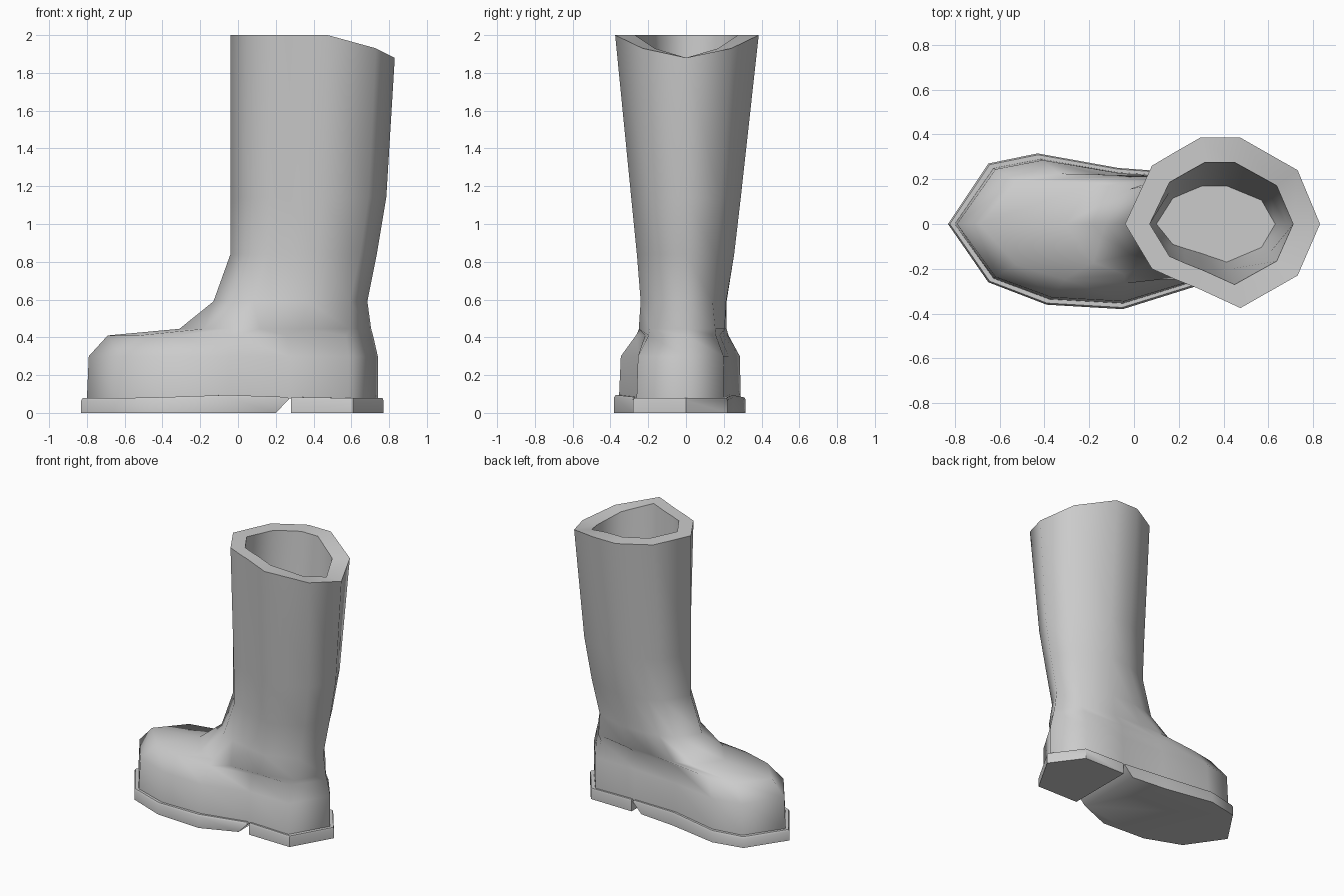
import bpy, bmesh, math

if "Cube" in bpy.data.objects:
    bpy.data.objects.remove(bpy.data.objects["Cube"])

# Normalised plan shapes (toe first, then +y side, back of heel, -y side)
FOOT = [(-.83, 0), (-.65, .27), (-.43, .315), (-.07, .25), (.28, .225), (.61, .22),
        (.77, 0), (.61, -.28), (.28, -.275), (-.05, -.38), (-.39, -.36), (-.65, -.26)]
SHAFT = [(-.04, 0), (.08, .26), (.19, .325), (.295, .385), (.475, .385), (.73, .24),
         (.83, 0), (.73, -.23), (.475, -.375), (.28, -.285), (.18, -.245), (.08, -.2)]


def fit(pts, x0, x1, y0, y1):
    """Stretch a plan shape; y is scaled separately on each side of the centre line."""
    xs = [p[0] for p in pts]
    ys = [p[1] for p in pts]
    a, b, lo, hi = min(xs), max(xs), min(ys), max(ys)
    return [(x0 + (x - a) / (b - a) * (x1 - x0),
             y / hi * y1 if y > 0 else y / lo * y0) for x, y in pts]


def blend(w, x0, x1, y0, y1):
    f, s = fit(FOOT, -1, 1, -1, 1), fit(SHAFT, -1, 1, -1, 1)
    mix = [((1 - w) * p[0] + w * q[0], (1 - w) * p[1] + w * q[1]) for p, q in zip(f, s)]
    return fit(mix, x0, x1, y0, y1)


def loft(name, rings, angle):
    """Skin a stack of equal rings and cap both ends."""
    bm = bmesh.new()
    loops = [[bm.verts.new(p) for p in r] for r in rings]
    n = len(loops[0])
    for a, b in zip(loops, loops[1:]):
        for i in range(n):
            j = (i + 1) % n
            bm.faces.new((a[i], a[j], b[j], b[i]))
    bm.faces.new(loops[0])
    bm.faces.new(loops[-1])
    bmesh.ops.recalc_face_normals(bm, faces=bm.faces)
    mesh = bpy.data.meshes.new(name)
    bm.to_mesh(mesh)
    bm.free()
    for p in mesh.polygons:
        p.use_smooth = True
    mesh.set_sharp_from_angle(angle=math.radians(angle))
    obj = bpy.data.objects.new(name, mesh)
    bpy.context.collection.objects.link(obj)
    return obj


# Boot upper: z, foot-to-shaft blend, x range, y range
levels = [
    (.075, 0, -.80, .74, -.355, .29),
    (.30, 0, -.79, .74, -.345, .285),
    (.41, .2, -.69, .715, -.265, .225),
    (.445, .55, -.31, .705, -.25, .215),
    (.59, .85, -.13, .685, -.24, .215),
    (.84, 1, -.04, .735, -.26, .255),
    (1.14, 1, -.04, .785, -.29, .29),
]
rings = [[(x, y, z) for x, y in blend(w, *ext)] for z, w, *ext in levels]

# Rim dips towards the back; the lining then drops inside
rim_z = [2, 2, 2, 2, 2, 1.93, 1.88, 1.93, 2, 2, 2, 2]
rings.append([(x, y, z) for (x, y), z in zip(SHAFT, rim_z)])
rings.append([(x, y, z) for (x, y), z in zip(fit(SHAFT, .07, .71, -.27, .275), rim_z)])
for z, *ext in [(1.14, .07, .68, -.2, .2), (.85, .1, .63, -.17, .17)]:
    rings.append([(x, y, z) for x, y in fit(SHAFT, *ext)])
loft("boot_upper", rings, 75)


# Sole and heel: slabs with a narrow lip around the upper
def slab(name, pts, low_pts, inset):
    cx = sum(p[0] for p in pts) / len(pts)

    def lip(x):
        return .078 + .017 * max(0, 1 - abs(x + .05) / .5)
    loft(name, [
        [(x, y, 0) for x, y in low_pts],
        [(x, y, lip(x) - .012) for x, y in pts],
        [(x + (cx - x) * .015, y * .98, lip(x)) for x, y in pts],
        [(x + (cx - x) * inset, y * .88, lip(x)) for x, y in pts],
    ], 50)


front = [FOOT[i] for i in (0, 1, 2, 3)] + [(.27, .225), (.27, -.28)] + FOOT[9:]
front_low = [(.2, y) if x == .27 else (x, y) for x, y in front]
slab("front_sole", front, front_low, .06)
heel = FOOT[4:9]
slab("heel", heel, heel, .1)
